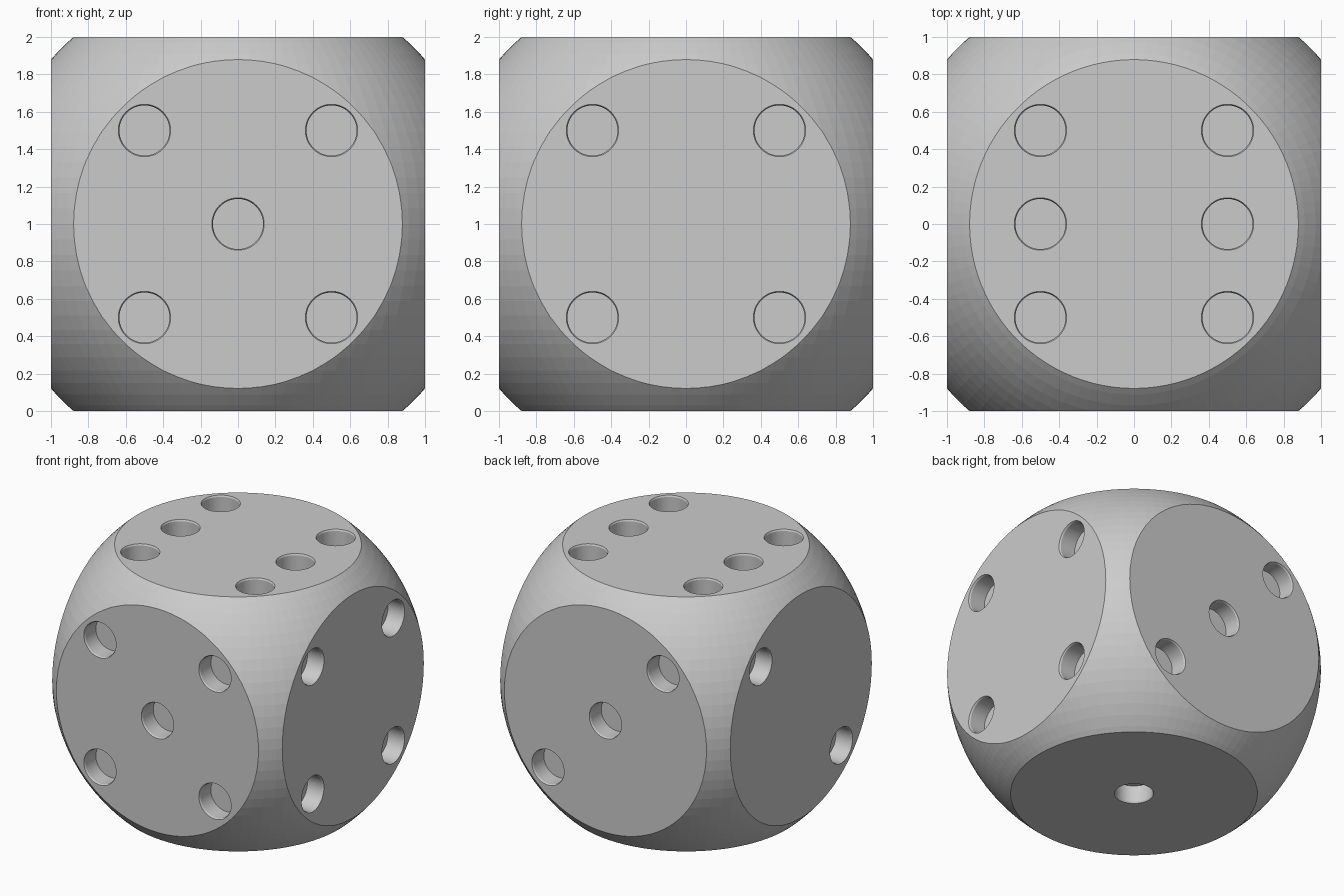
import bpy, bmesh, math
from mathutils import Vector

if "Cube" in bpy.data.objects:
    bpy.data.objects.remove(bpy.data.objects["Cube"])

PIP_R, PIP_DEPTH, SPACING = 0.14, 0.14, 0.5
SPHERE_R = math.hypot(1.0, 0.88)      # leaves a flat disc of radius 0.88 on each side

grey = bpy.data.materials.new("light grey")
grey.diffuse_color = (0.6, 0.6, 0.6, 1)
grey.use_nodes = True
grey.node_tree.nodes["Principled BSDF"].inputs["Base Color"].default_value = grey.diffuse_color


def make_object(name, bm):
    bmesh.ops.recalc_face_normals(bm, faces=bm.faces)
    mesh = bpy.data.meshes.new(name)
    bm.to_mesh(mesh)
    bm.free()
    mesh.materials.append(grey)
    obj = bpy.data.objects.new(name, mesh)
    bpy.context.collection.objects.link(obj)
    return obj


def add_pip(bm, centre, normal, sides=64):
    """Round recess with a tiny chamfered rim, sunk along -normal."""
    rot = Vector((0, 0, 1)).rotation_difference(normal)
    profile = [(0.146, 0.012), (PIP_R - 0.006, -0.012), (PIP_R - 0.006, -PIP_DEPTH)]
    rings = []
    for r, h in profile:
        rings.append([bm.verts.new(centre + rot @ Vector((
            r * math.cos(2 * math.pi * i / sides),
            r * math.sin(2 * math.pi * i / sides), h))) for i in range(sides)])
    for a, b in zip(rings, rings[1:]):
        for i in range(sides):
            j = (i + 1) % sides
            bm.faces.new((a[i], a[j], b[j], b[i]))
    bm.faces.new(rings[0])
    bm.faces.new(rings[-1][::-1])


# die body: cube rounded by a sphere
bm = bmesh.new()
bmesh.ops.create_cube(bm, size=2)
die = make_object("die_body", bm)

bm = bmesh.new()
bmesh.ops.create_uvsphere(bm, u_segments=100, v_segments=50, radius=SPHERE_R)
rounding = make_object("rounding_sphere", bm)

# pips: (normal, u axis, v axis, positions in units of SPACING)
corners = [(-1, -1), (1, -1), (-1, 1), (1, 1)]
X, Y, Z = Vector((1, 0, 0)), Vector((0, 1, 0)), Vector((0, 0, 1))
layout = [
    (-Z, X, Y, [(0, 0)]),                          # bottom: one
    (-X, Y, Z, [(1, 1), (-1, -1)]),                # left: two
    (Y, X, Z, [(-1, 1), (0, 0), (1, -1)]),         # back: three
    (X, Y, Z, corners),                            # right: four
    (-Y, X, Z, corners + [(0, 0)]),                # front: five
    (Z, X, Y, corners + [(-1, 0), (1, 0)]),        # top: six
]
bm = bmesh.new()
for normal, u, v, spots in layout:
    for a, b in spots:
        add_pip(bm, normal + SPACING * (a * u + b * v), normal)
pips = make_object("pip_cutters", bm)

# cut the shape
for tool, op in ((rounding, 'INTERSECT'), (pips, 'DIFFERENCE')):
    tool.hide_render = True
    mod = die.modifiers.new(op.title(), 'BOOLEAN')
    mod.operation, mod.object, mod.solver = op, tool, 'EXACT'

bpy.context.view_layer.update()
deps = bpy.context.evaluated_depsgraph_get()
result = bpy.data.meshes.new_from_object(die.evaluated_get(deps))
die.modifiers.clear()
die.data = result
result.materials.clear()
result.materials.append(grey)
for p in result.polygons:
    p.material_index = 0
    p.use_smooth = False
for tool in (rounding, pips):
    bpy.data.objects.remove(tool)

# stand it on the ground
for vert in result.vertices:
    vert.co.z += 1
result.update()
